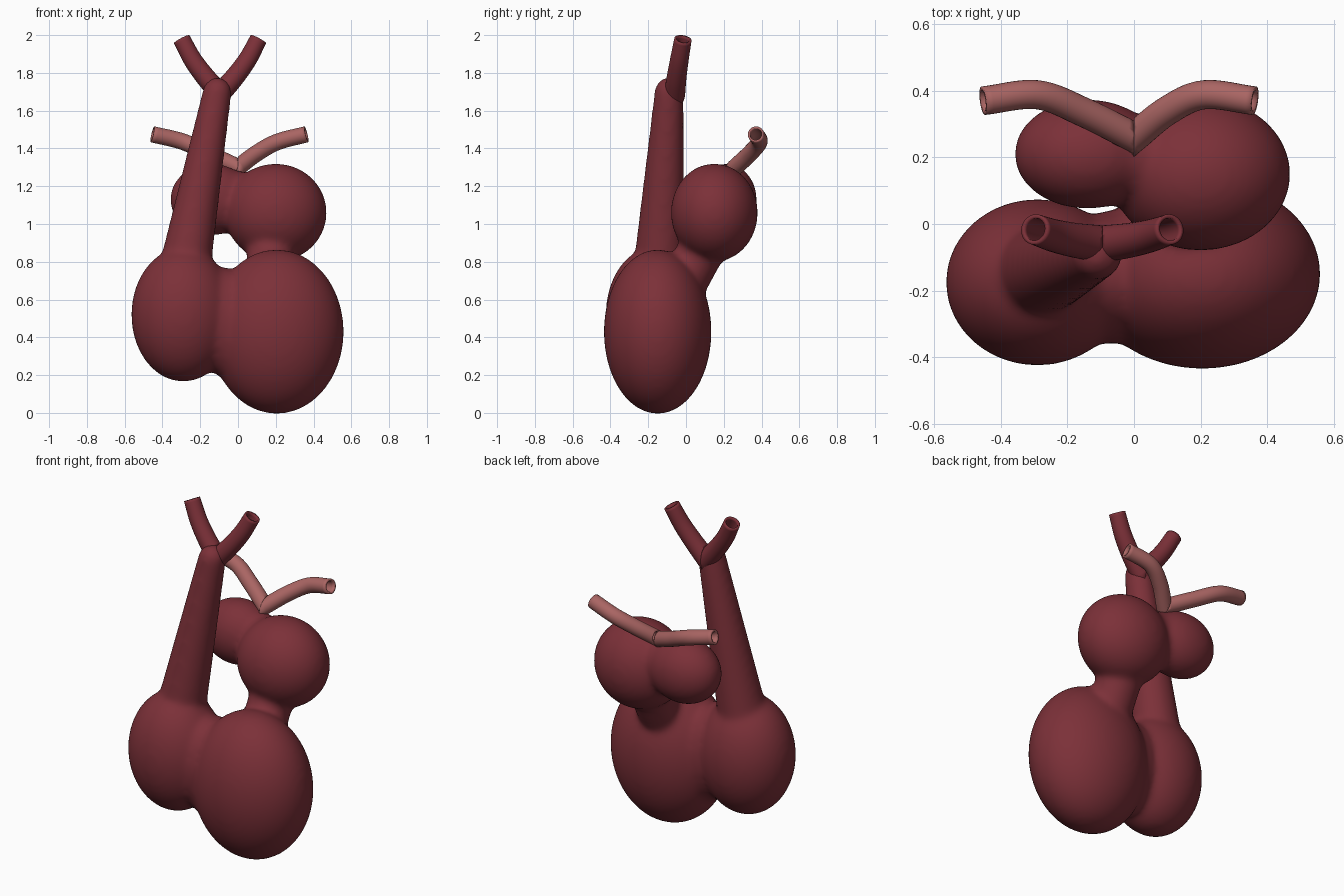
import bpy, bmesh, math
from mathutils import Vector, Matrix

cube = bpy.data.objects.get("Cube")
if cube:
    bpy.data.objects.remove(cube, do_unlink=True)


def material(name, rgb):
    m = bpy.data.materials.new(name)
    m.use_nodes = True
    m.diffuse_color = (*rgb, 1)
    m.node_tree.nodes["Principled BSDF"].inputs["Base Color"].default_value = (*rgb, 1)
    return m


DARK = material("dark red", (0.2, 0.03, 0.04))
PINK = material("dusty pink", (0.40, 0.13, 0.125))


def add_object(name, bm, mat):
    for f in bm.faces:
        f.smooth = True
    mesh = bpy.data.meshes.new(name)
    bm.to_mesh(mesh)
    bm.free()
    mesh.materials.append(mat)
    obj = bpy.data.objects.new(name, mesh)
    bpy.context.collection.objects.link(obj)
    return obj


def blob(bm, centre, radii):
    m = Matrix.Translation(centre) @ Matrix.Diagonal((*radii, 1))
    bmesh.ops.create_uvsphere(bm, u_segments=64, v_segments=32, radius=1, matrix=m)


def cone(bm, a, b, r1, r2):
    a, b = Vector(a), Vector(b)
    turn = (b - a).to_track_quat("Z", "Y").to_matrix().to_4x4()
    bmesh.ops.create_cone(bm, cap_ends=True, segments=40, radius1=r1, radius2=r2,
                          depth=(b - a).length,
                          matrix=Matrix.Translation((a + b) / 2) @ turn)


# Chambers, neck and trunk fused into one soft body
body = bmesh.new()
blob(body, (0.205, -0.15, 0.43), (0.355, 0.285, 0.435))     # large lower chamber
blob(body, (-0.29, -0.175, 0.52), (0.275, 0.25, 0.355))     # small lower chamber
blob(body, (-0.07, -0.16, 0.48), (0.15, 0.2, 0.29))         # bridge between them
blob(body, (0.2, 0.15, 1.06), (0.27, 0.23, 0.26))           # large upper chamber
blob(body, (-0.14, 0.21, 1.13), (0.22, 0.165, 0.19))        # small upper chamber
blob(body, (0.0, 0.2, 1.12), (0.15, 0.13, 0.16))            # bridge between them
cone(body, (0.17, 0.13, 0.95), (0.17, -0.05, 0.62), 0.125, 0.125)
cone(body, (-0.29, -0.145, 0.72), (-0.11, -0.09, 1.7), 0.14, 0.077)
blob(body, (-0.11, -0.09, 1.7), (0.077, 0.077, 0.077))
heart = add_object("chambers_and_trunk", body, DARK)
remesh = heart.modifiers.new("Fuse", "REMESH")
remesh.mode = "VOXEL"
remesh.voxel_size = 0.015
remesh.use_smooth_shade = True
soften = heart.modifiers.new("Soften", "SMOOTH")
soften.factor = 0.5
soften.iterations = 18


def smooth_path(points, steps=8):
    p = [Vector(q) for q in points]
    p = [2 * p[0] - p[1]] + p + [2 * p[-1] - p[-2]]
    path = []
    for a, b, c, d in zip(p, p[1:], p[2:], p[3:]):
        for k in range(steps):
            t = k / steps
            path.append(0.5 * (2 * b + (c - a) * t + (2 * a - 5 * b + 4 * c - d) * t * t
                               + (3 * b - a - 3 * c + d) * t ** 3))
    return path + [p[-2]]


def vessel(name, points, r1, r2, mat, seam_x, side, sides=28):
    """Hollow tube along a path, cut flat where it meets its twin."""
    path = smooth_path(points)
    path.insert(0, path[0] + (path[0] - path[1]).normalized() * 0.12)
    bm = bmesh.new()
    rings = []
    for i, p in enumerate(path):
        t = (path[min(i + 1, len(path) - 1)] - path[max(i - 1, 0)]).normalized()
        u = t.cross(Vector((0, 1, 0))).normalized()
        v = t.cross(u)
        r = r1 + (r2 - r1) * i / (len(path) - 1)
        rings.append([bm.verts.new(p + r * (math.cos(a) * u + math.sin(a) * v))
                      for a in (math.tau * k / sides for k in range(sides))])
    for a, b in zip(rings, rings[1:]):
        for k in range(sides):
            n = (k + 1) % sides
            bm.faces.new((a[k], a[n], b[n], b[k]))
    bmesh.ops.bisect_plane(bm, geom=bm.verts[:] + bm.edges[:] + bm.faces[:],
                           plane_co=(seam_x, 0, 0), plane_no=(-side, 0, 0),
                           clear_outer=True)
    obj = add_object(name, bm, mat)
    wall = obj.modifiers.new("Wall", "SOLIDIFY")
    wall.thickness = 0.012
    wall.offset = -1
    bpy.ops.object.select_all(action="DESELECT")
    obj.select_set(True)
    bpy.context.view_layer.objects.active = obj
    bpy.ops.object.shade_smooth_by_angle(angle=math.radians(40))


# Forked branches on top of the trunk
FORK_X = -0.095
for side, label in ((1, "left"), (-1, "right")):
    offsets = [(0, -0.06, 1.69), (0.075, -0.05, 1.775),
               (0.145, -0.035, 1.87), (0.203, -0.016, 1.978)]
    vessel(label + "_trunk_branch", [(FORK_X + side * x, y, z) for x, y, z in offsets],
           0.056, 0.046, DARK, FORK_X, side)

# Pale pair of vessels behind the upper chambers
vessel("left_pale_vessel", [(0, 0.26, 1.30), (0.1, 0.34, 1.375), (0.21, 0.388, 1.435),
                            (0.362, 0.37, 1.475)], 0.045, 0.043, PINK, 0, 1)
vessel("right_pale_vessel", [(0, 0.26, 1.30), (-0.15, 0.335, 1.37), (-0.29, 0.388, 1.435),
                             (-0.453, 0.37, 1.475)], 0.045, 0.043, PINK, 0, -1)
